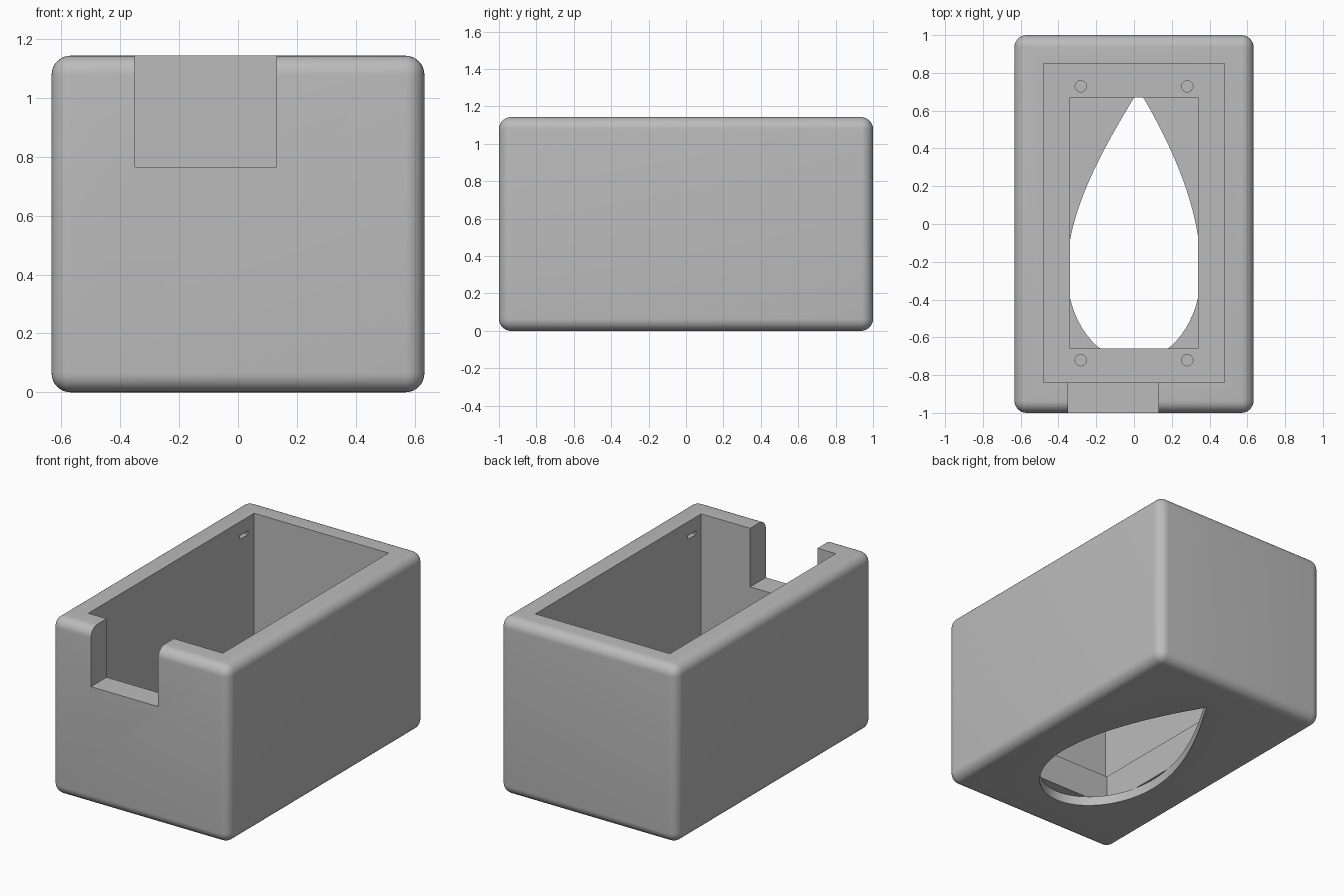
import bpy, bmesh, math
from mathutils import Vector
from mathutils.geometry import interpolate_bezier

old = bpy.data.objects.get("Cube")
if old:
    bpy.data.objects.remove(old, do_unlink=True)

WIDTH, LENGTH, HEIGHT = 1.266, 2.0, 1.143

grey = bpy.data.materials.new("plain grey")
grey.use_nodes = True
COLOR = (0.5, 0.5, 0.5, 1)
grey.diffuse_color = COLOR
grey.node_tree.nodes["Principled BSDF"].inputs["Base Color"].default_value = COLOR


def make_object(name, bm):
    bmesh.ops.recalc_face_normals(bm, faces=bm.faces)
    mesh = bpy.data.meshes.new(name)
    bm.to_mesh(mesh)
    bm.free()
    mesh.materials.append(grey)
    obj = bpy.data.objects.new(name, mesh)
    bpy.context.collection.objects.link(obj)
    return obj


def box(name, x, y, z, bevel=0):
    """Box from three (low, high) ranges, with optional rounded edges."""
    bm = bmesh.new()
    bmesh.ops.create_cube(bm, size=1)
    for v in bm.verts:
        v.co = [(lo + hi) / 2 + c * (hi - lo) for c, (lo, hi) in zip(v.co, (x, y, z))]
    if bevel:
        bmesh.ops.bevel(bm, geom=bm.edges[:], offset=bevel, segments=8,
                        profile=0.5, affect='EDGES')
    return make_object(name, bm)


def prism(name, outline, low, high):
    """Flat outline extruded upwards."""
    bm = bmesh.new()
    face = bm.faces.new([bm.verts.new((p[0], p[1], low)) for p in outline])
    top = bmesh.ops.extrude_face_region(bm, geom=[face])["geom"]
    for v in top:
        if isinstance(v, bmesh.types.BMVert):
            v.co.z = high
    return make_object(name, bm)


def teardrop_outline():
    """Curved sides down from the tip, closed by a half ellipse."""
    tip, half, mid = Vector((0.025, 0.71)), 0.355, -0.25

    def side(s):
        return interpolate_bezier(tip, Vector((0.025 + s * 0.17, 0.43)),
                                  Vector((s * half, 0.08)), Vector((s * half, mid)), 20)
    bowl = [Vector((-half * math.cos(a), mid - 0.475 * math.sin(a)))
            for a in (math.pi * i / 32 for i in range(1, 32))]
    return side(-1) + bowl + side(1)[:0:-1]


# Rounded outer block
housing = box("housing", (-WIDTH / 2, WIDTH / 2), (-LENGTH / 2, LENGTH / 2), (0, HEIGHT), 0.065)

# Main cavity, deeper pocket, front notch and floor opening
cutters = [
    box("cavity_cutter", (-0.48, 0.48), (-0.84, 0.85), (0.26, 1.3)),
    box("pocket_cutter", (-0.34, 0.34), (-0.66, 0.67), (0.06, 0.4)),
    box("notch_cutter", (-0.35, 0.13), (-1.1, -0.8), (0.765, 1.3)),
    prism("opening_cutter", teardrop_outline(), -0.1, 0.06),
]

# Screw holes in the ledge and catch slots in the long walls
for sx in (-1, 1):
    for sy in (-1, 1):
        cx, cy = sx * 0.282, sy * 0.725 + 0.004
        circle = [(cx + 0.03 * math.cos(a), cy + 0.03 * math.sin(a))
                  for a in (math.tau * i / 24 for i in range(24))]
        cutters.append(prism("screw_hole_cutter", circle, 0.12, 0.4))
        cutters.append(box("slot_cutter", sorted((sx * 0.45, sx * 0.52)),
                           sorted((sy * 0.705, sy * 0.79)), (1.03, 1.052)))

for cutter in cutters:
    cutter.hide_render = True
    mod = housing.modifiers.new(cutter.name, 'BOOLEAN')
    mod.operation, mod.solver, mod.object = 'DIFFERENCE', 'EXACT', cutter

# Bake the cuts, drop the cutters, smooth the rounded edges
graph = bpy.context.evaluated_depsgraph_get()
baked = bpy.data.meshes.new_from_object(housing.evaluated_get(graph))
housing.modifiers.clear()
housing.data = baked
baked.materials.clear()
baked.materials.append(grey)
for cutter in cutters:
    bpy.data.objects.remove(cutter, do_unlink=True)

bpy.ops.object.select_all(action='DESELECT')
housing.select_set(True)
bpy.context.view_layer.objects.active = housing
bpy.ops.object.shade_smooth_by_angle(angle=math.radians(30))
